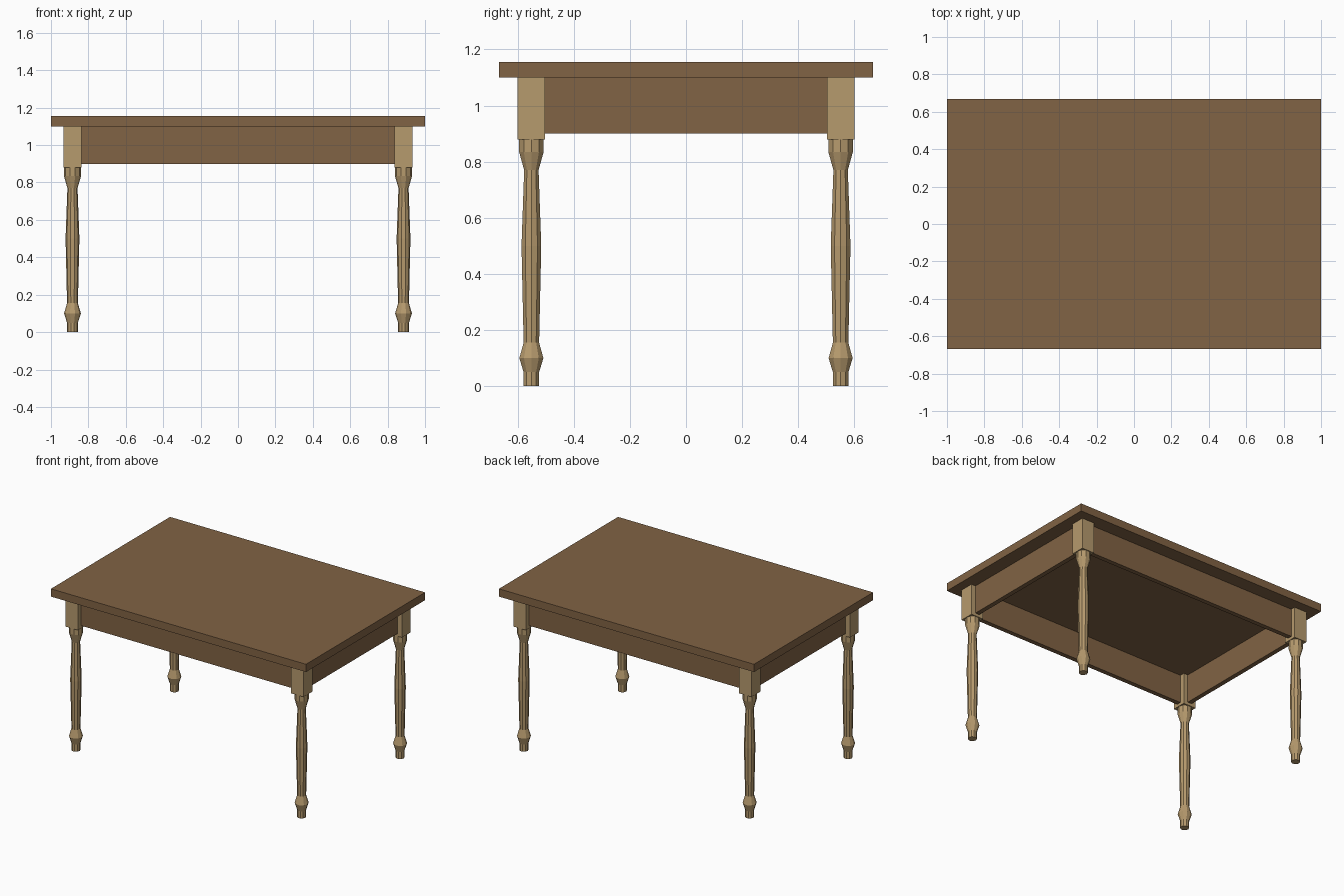
import bpy, bmesh, math
from mathutils import Matrix

if "Cube" in bpy.data.objects:
    bpy.data.objects.remove(bpy.data.objects["Cube"])


def material(name, rgb):
    m = bpy.data.materials.new(name)
    m.diffuse_color = (*rgb, 1)
    m.use_nodes = True
    m.node_tree.nodes["Principled BSDF"].inputs["Base Color"].default_value = m.diffuse_color
    return m


BROWN = material("dark brown wood", (0.22, 0.125, 0.058))
TAN = material("light tan wood", (0.47, 0.325, 0.155))


def finish(name, bm, mat):
    bmesh.ops.recalc_face_normals(bm, faces=bm.faces)
    me = bpy.data.meshes.new(name)
    bm.to_mesh(me)
    bm.free()
    me.materials.append(mat)
    ob = bpy.data.objects.new(name, me)
    bpy.context.collection.objects.link(ob)
    return ob


def add_box(bm, lo, hi):
    size = [b - a for a, b in zip(lo, hi)]
    mid = [(a + b) / 2 for a, b in zip(lo, hi)]
    bmesh.ops.create_cube(bm, size=1, matrix=Matrix.Translation(mid) @ Matrix.Diagonal((*size, 1)))


def box(name, lo, hi, mat):
    bm = bmesh.new()
    add_box(bm, lo, hi)
    return finish(name, bm, mat)


LEG_X, LEG_Y, HALF = 0.885, 0.551, 0.049
TOP_Z, TOP_H = 1.10, 0.055
THICK = 0.016   # half thickness of the aprons
SIDES = 10

# Table top
box("table_top", (-1, -0.667, TOP_Z), (1, 0.667, TOP_Z + TOP_H), BROWN)

# Aprons between the leg blocks
ax, ay = LEG_X - HALF, LEG_Y - HALF
for s, side in ((-1, "front"), (1, "back")):
    y = s * LEG_Y
    box(side + "_apron", (-ax, y - THICK, 0.90), (ax, y + THICK, TOP_Z), BROWN)
for s, side in ((-1, "left"), (1, "right")):
    x = s * LEG_X
    box(side + "_apron", (x - THICK, -ay, 0.90), (x + THICK, ay, TOP_Z), BROWN)

# Turned leg profile: radius, height
PROFILE = [(0.029, 0), (0.029, 0.05), (0.045, 0.10), (0.029, 0.155), (0.037, 0.50),
           (0.027, 0.77), (0.046, 0.835), (0.046, 0.88)]


def leg(name, cx, cy):
    bm = bmesh.new()
    rings = []
    for r, z in PROFILE:
        angles = [2 * math.pi * i / SIDES for i in range(SIDES)]
        rings.append([bm.verts.new((cx + r * math.cos(a), cy + r * math.sin(a), z)) for a in angles])
    for low, high in zip(rings, rings[1:]):
        for i in range(SIDES):
            j = (i + 1) % SIDES
            bm.faces.new((low[i], low[j], high[j], high[i]))
    bm.faces.new(rings[0])
    bm.faces.new(rings[-1])
    # square block at the top of the leg
    add_box(bm, (cx - HALF, cy - HALF, 0.88), (cx + HALF, cy + HALF, TOP_Z))
    finish(name, bm, TAN)


for sx, xn in ((-1, "left"), (1, "right")):
    for sy, yn in ((-1, "front"), (1, "back")):
        leg(f"{yn}_{xn}_leg", sx * LEG_X, sy * LEG_Y)
